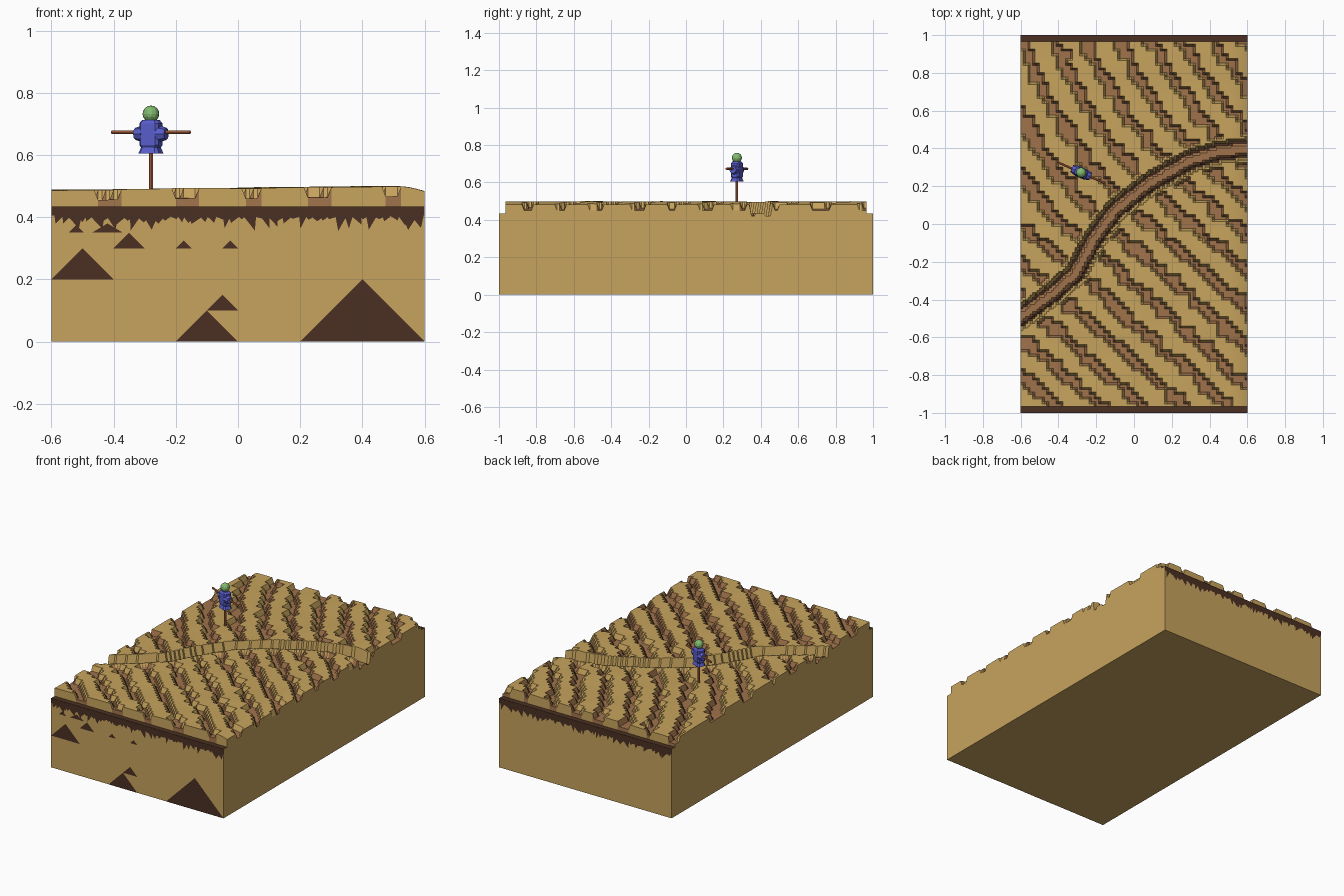
import bpy, bmesh, math, random
from mathutils import Vector, Matrix, noise

if "Cube" in bpy.data.objects:
    bpy.data.objects.remove(bpy.data.objects["Cube"])

random.seed(4)


def material(name, rgb):
    m = bpy.data.materials.new(name)
    m.diffuse_color = (*rgb, 1)
    m.use_nodes = True
    m.node_tree.nodes["Principled BSDF"].inputs["Base Color"].default_value = m.diffuse_color
    return m


SOIL = material("sandy_soil", (0.57, 0.37, 0.11))
FURROW = material("furrow_brown", (0.35, 0.17, 0.07))
DARK = material("dark_earth", (0.07, 0.03, 0.016))
WOOD = material("wood", (0.55, 0.16, 0.07))
CLOTH = material("blue_cloth", (0.1, 0.11, 0.6))
GREEN = material("green_head", (0.22, 0.5, 0.16))


def finish(bm, name, mats):
    bmesh.ops.recalc_face_normals(bm, faces=bm.faces)
    me = bpy.data.meshes.new(name)
    bm.to_mesh(me)
    bm.free()
    for m in mats:
        me.materials.append(m)
    ob = bpy.data.objects.new(name, me)
    bpy.context.collection.objects.link(ob)
    return ob


# Winding path centre line
PATH = [Vector(p) for p in [(-0.7, -0.56), (-0.6, -0.495), (-0.43, -0.37), (-0.31, -0.265),
        (-0.21, -0.08), (-0.1, 0.07), (0.085, 0.215), (0.3, 0.335), (0.45, 0.38), (0.7, 0.41)]]


def path_distance(x, y):
    p, best = Vector((x, y)), 9
    for a, b in zip(PATH, PATH[1:]):
        t = max(0, min(1, (p - a).dot(b - a) / (b - a).length_squared))
        best = min(best, (p - a.lerp(b, t)).length)
    return best


def in_furrow(x, y):
    # fanned stripes with stepped, ragged borders
    c = 0.025
    x, y = math.floor(x / c + 0.01) * c, math.floor(y / c + 0.01) * c
    up = max(y, 0)
    phase = 4.4 * x + 5 * y + 1.6 * x * up - 1.1 * up * up - 0.26
    phase += 0.22 * noise.noise(Vector((x * 14, y * 14, 0)))
    return abs(phase - round(phase)) < 0.17


def height(x, y):
    if abs(y) > 0.9655:
        return 0.435
    d = path_distance(x, y)
    if d < 0.053:
        return 0.435 if d < 0.027 else 0.42
    z = 0.493 + 0.012 * x - 0.018 * max(0, (abs(x) - 0.5) / 0.1) ** 2 * (x > 0)
    z += 0.004 * noise.noise(Vector((x * 5, y * 5, 3)))
    if d > 0.075 and in_furrow(x, y):
        z -= 0.032
    return z


# Field block: height grid with skirt walls down to the ground
NX, NY = 96, 154
xs = [-0.6 + 1.2 * i / NX for i in range(NX + 1)]
ys = [-1, -0.966] + [-0.965 + 1.93 * j / NY for j in range(NY + 1)] + [0.966, 1]
bm = bmesh.new()
grid = [[bm.verts.new((x, y, height(x, y))) for x in xs] for y in ys]
for j in range(len(ys) - 1):
    for i in range(NX):
        f = bm.faces.new((grid[j][i], grid[j][i + 1], grid[j + 1][i + 1], grid[j + 1][i]))
        c = f.calc_center_median()
        zs = [v.co.z for v in f.verts]
        d = path_distance(c.x, c.y)
        if abs(c.y) > 0.9655:
            f.material_index = 2 if max(zs) < 0.44 else 0
        elif max(zs) < 0.44:
            f.material_index = 1 if d < 0.03 else 2
        elif d > 0.075 and in_furrow(c.x, c.y):
            f.material_index = 1
rim = grid[0] + [r[-1] for r in grid[1:]] + grid[-1][-2::-1] + [r[0] for r in grid[-2:0:-1]]
base = [bm.verts.new((v.co.x, v.co.y, 0)) for v in rim]
for k in range(len(rim)):
    n = (k + 1) % len(rim)
    bm.faces.new((rim[k], base[k], base[n], rim[n]))
bm.faces.new(base)
finish(bm, "field_block", [SOIL, FURROW, DARK])


# Dark earth patches on the two end walls: a band with ragged teeth
def patch(bm, y, pts):
    bm.faces.new([bm.verts.new((x, y, z)) for x, z in pts])


for name, y in (("front_earth", -1.0008), ("back_earth", 1.0008)):
    bm = bmesh.new()
    patch(bm, y, [(-0.6, 0.405), (0.6, 0.405), (0.6, 0.435), (-0.6, 0.435)])
    for k in range(48):
        x = -0.575 + k * 0.0245
        w = random.uniform(0.012, 0.025)
        patch(bm, y, [(x - w, 0.405), (x + w, 0.405),
                      (x + random.uniform(-w, w), 0.405 - random.uniform(0.01, 0.05))])
    if y < 0:
        for x, z, w, h in [(0.4, 0, 0.2, 0.2), (-0.1, 0, 0.1, 0.1), (-0.05, 0.1, 0.05, 0.05),
                           (-0.5, 0.2, 0.1, 0.1), (-0.35, 0.3, 0.05, 0.05), (-0.52, 0.35, 0.025, 0.025),
                           (-0.42, 0.35, 0.05, 0.03), (-0.175, 0.3, 0.025, 0.025), (-0.025, 0.3, 0.025, 0.025)]:
            patch(bm, y, [(x - w, z), (x + w, z), (x, z + h)])
    finish(bm, name, [DARK])

# Scarecrow, turned to face slightly sideways
PLACE = Matrix.Translation((-0.28, 0.272, 0)) @ Matrix.Rotation(math.radians(-24), 4, 'Z')


def part(name, mat, build):
    bm = bmesh.new()
    build(bm)
    ob = finish(bm, name, [mat])
    ob.matrix_world = PLACE
    return ob


def rod(r, length, m, sides=8):
    return lambda bm: bmesh.ops.create_cone(bm, cap_ends=True, segments=sides, radius1=r,
                                            radius2=r, depth=length, matrix=m)


def stack(sections):
    # chamfered rectangular sections (half width, half depth, z) joined upward
    def build(bm):
        rings = []
        for w, d, z in sections:
            c = 0.35 * d
            pts = [(w, d - c), (w - c, d), (c - w, d), (-w, d - c),
                   (-w, c - d), (c - w, -d), (w - c, -d), (w, c - d)]
            rings.append([bm.verts.new((px, py, z)) for px, py in pts])
        for a, b in zip(rings, rings[1:]):
            for k in range(8):
                bm.faces.new((a[k], a[(k + 1) % 8], b[(k + 1) % 8], b[k]))
        bm.faces.new(rings[0])
        bm.faces.new(rings[-1])
    return build


part("post", WOOD, rod(0.007, 0.27, Matrix.Translation((0, 0, 0.565))))
part("crossbar", WOOD, rod(0.006, 0.276, Matrix.Translation((0, 0, 0.673)) @ Matrix.Rotation(math.pi / 2, 4, 'Y')))
part("skirt", CLOTH, stack([(0.036, 0.028, 0.605), (0.024, 0.018, 0.635)]))
part("torso", CLOTH, stack([(0.026, 0.018, 0.62), (0.034, 0.024, 0.632),
                            (0.034, 0.024, 0.702), (0.025, 0.017, 0.713)]))
for side, s in (("left", -1), ("right", 1)):
    part(side + "_sleeve", CLOTH, lambda bm: bmesh.ops.create_cone(
        bm, cap_ends=True, segments=8, radius1=0.028, radius2=0.02, depth=0.03,
        matrix=Matrix.Translation((s * 0.039, 0, 0.668)) @ Matrix.Rotation(s * math.pi / 2, 4, 'Y')))
part("head", GREEN, lambda bm: bmesh.ops.create_uvsphere(
    bm, u_segments=12, v_segments=8, radius=0.027, matrix=Matrix.Translation((0, 0, 0.732))))
